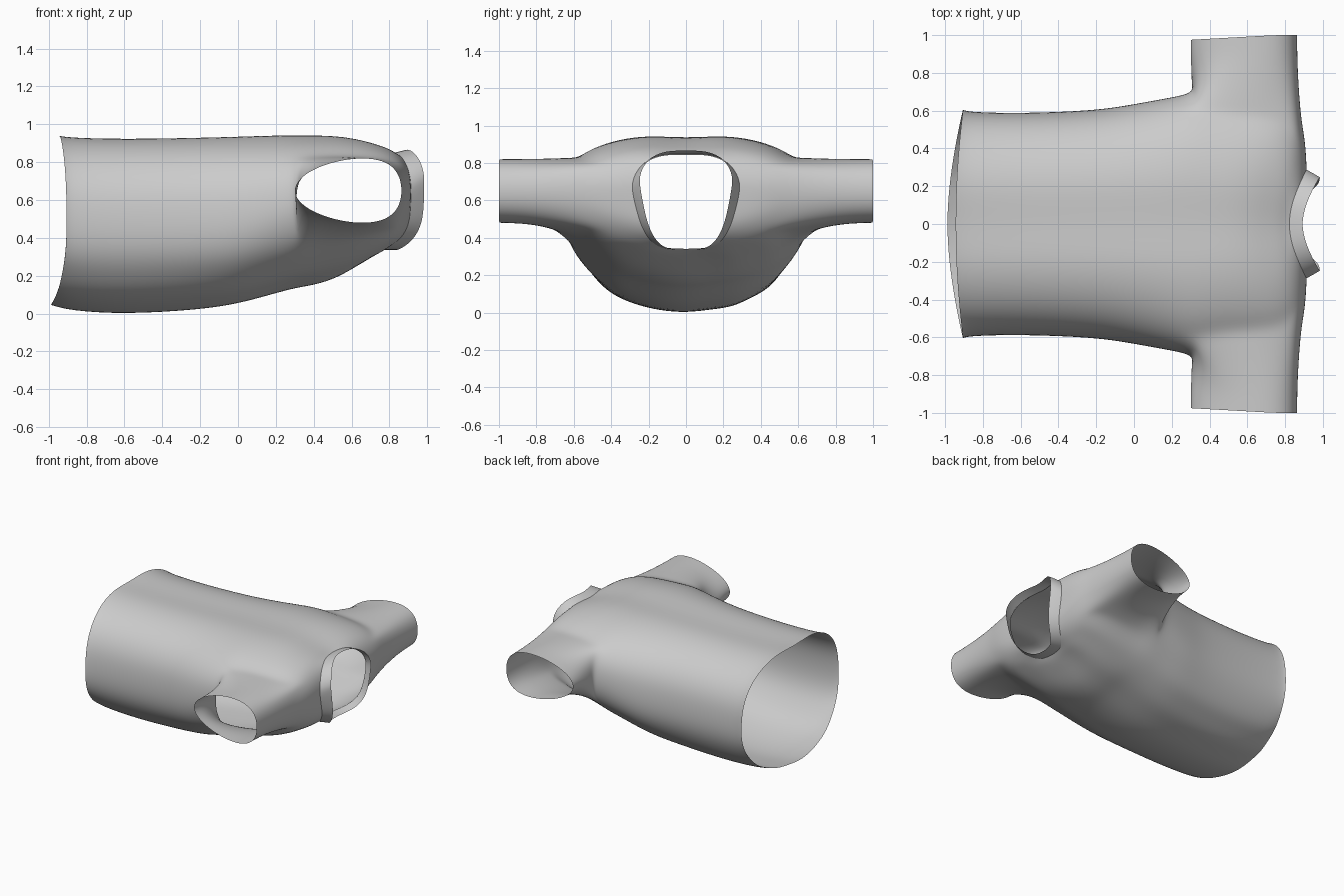
import bpy, bmesh
from math import sin, cos, pi, exp, copysign

if "Cube" in bpy.data.objects:
    bpy.data.objects.remove(bpy.data.objects["Cube"])

N = 32  # points around each body ring


def power(v, e):
    return copysign(abs(v) ** e, v)


def ring(xs, xt, xb, w, zt, zb, zm, nt=2.55, nb=2.25, taper=0.0):
    """Closed ring: x at side / top / bottom, half width, z top / bottom / widest,
    roundness of top and bottom halves, narrowing of the bottom half."""
    pts = []
    for j in range(N):
        a = 2 * pi * j / N
        n = nt if sin(a) > 0 else nb
        c, s = power(cos(a), 2 / n), power(sin(a), 2 / n)
        xe = xt if s > 0 else xb
        k = abs(cos(a)) ** 1.5
        y = w * c * (1 - taper * max(0, -s))
        z = zm + s * ((zt - zm) if s > 0 else (zm - zb))
        if s > 0:
            z -= 0.022 * exp(-(y / 0.14) ** 2)     # soft valley along the middle
        elif s < 0 and not taper:
            z += 0.006 * (1 + cos(y * 30 + 2.5))   # shallow folds underneath
        pts.append((xe + (xs - xe) * k, y, z))
    return pts


def finish(bm, name):
    bmesh.ops.recalc_face_normals(bm, faces=bm.faces)
    me = bpy.data.meshes.new(name)
    bm.to_mesh(me)
    bm.free()
    me.shade_smooth()
    ob = bpy.data.objects.new(name, me)
    bpy.context.collection.objects.link(ob)
    sub = ob.modifiers.new("smooth", 'SUBSURF')
    sub.levels = sub.render_levels = 2
    return ob


def strip(bm, a, b):
    n = len(a)
    for j in range(n):
        bm.faces.new((a[j], a[(j + 1) % n], b[(j + 1) % n], b[j]))


# body rings from hem to neckline
ROWS = [
    (-.905, -.945, -.99, .607, .955, .04, .47),
    (-.87, -.875, -.89, .595, .945, .01, .47),
    (-.60, -.60, -.60, .588, .938, -.01, .47),
    (-.20, -.20, -.20, .603, .945, .015, .48),
    (0.0, 0.0, 0.0, .637, .95, .047, .50),
    (.18, .18, .18, .67, .955, .097, .55, 2.5, 2.15),
    (.31, .30, .30, .695, .955, .13, .59, 2.5, 2.1),
    (.43, .42, .40, .67, .955, .145, .63, 2.4, 2.1),
    (.56, .53, .49, .655, .95, .172, .64, 2.4, 2.1),
    (.70, .62, .56, .645, .935, .207, .65, 2.4, 2.1),
    (.82, .70, .63, .62, .912, .25, .65, 2.4, 2.1),
    (.89, .76, .69, .54, .893, .285, .65, 2.3, 2.2),
    (.91, .80, .73, .42, .875, .315, .65, 2.2, 2.7, .1),
    (.915, .83, .76, .29, .865, .34, .65, 2.2, 3.8, .25),
]
A0, A1, J0, J1 = 6, 11, -3, 3   # armhole block in the ring grid

bm = bmesh.new()
rings = [[bm.verts.new(p) for p in ring(*r)] for r in ROWS]


def col(j, side):
    return j % N if side > 0 else (N // 2 - j) % N


# body panels, leaving both armholes open
holes = set()
for i in range(A0, A1):
    for j in range(J0, J1):
        holes.add((i, j % N))
        holes.add((i, (N // 2 - j - 1) % N))
for i in range(len(rings) - 1):
    for j in range(N):
        if (i, j) not in holes:
            k = (j + 1) % N
            bm.faces.new((rings[i][j], rings[i][k], rings[i + 1][k], rings[i + 1][j]))

# sleeves grown out of the armhole rims
for side in (1, -1):
    path = [(i, J0) for i in range(A0, A1)] + [(A1, j) for j in range(J0, J1)]
    path += [(i, J1) for i in range(A1, A0, -1)] + [(A0, j) for j in range(J1, J0, -1)]
    rim = [rings[i][col(j, side)] for i, j in path]
    prev = rim
    for t in (.15, .35, .6, .8, 1.0):
        e = 1 - (1 - t) ** 2.1
        cur = []
        for m, v in enumerate(rim):
            a = -2.45 + 2 * pi * m / len(rim)
            x1 = .58 + .285 * cos(a) + .08 * sin(a) ** 2
            z1 = .65 + .172 * sin(a)
            y1 = side * (.975 + .025 * min(1, (x1 - .3) / .45))
            cur.append(bm.verts.new((v.co.x + (x1 - v.co.x) * e,
                                     v.co.y + (y1 - v.co.y) * t,
                                     v.co.z + (z1 - v.co.z) * e)))
        strip(bm, prev, cur)
        prev = cur
finish(bm, "shirt_body")

# collar band standing off the neckline
bm = bmesh.new()
bands = [(.91, .82, .75, .293, .87, .335, .65, 2.2, 3.8, .25),
         (.95, .855, .79, .272, .88, .335, .67, 2.2, 3.8, .25),
         (.985, .89, .835, .25, .888, .335, .69, 2.2, 3.8, .25)]
loops = [[bm.verts.new(p) for p in ring(*b)] for b in bands]
for a, b in zip(loops, loops[1:]):
    strip(bm, a, b)
finish(bm, "collar")
